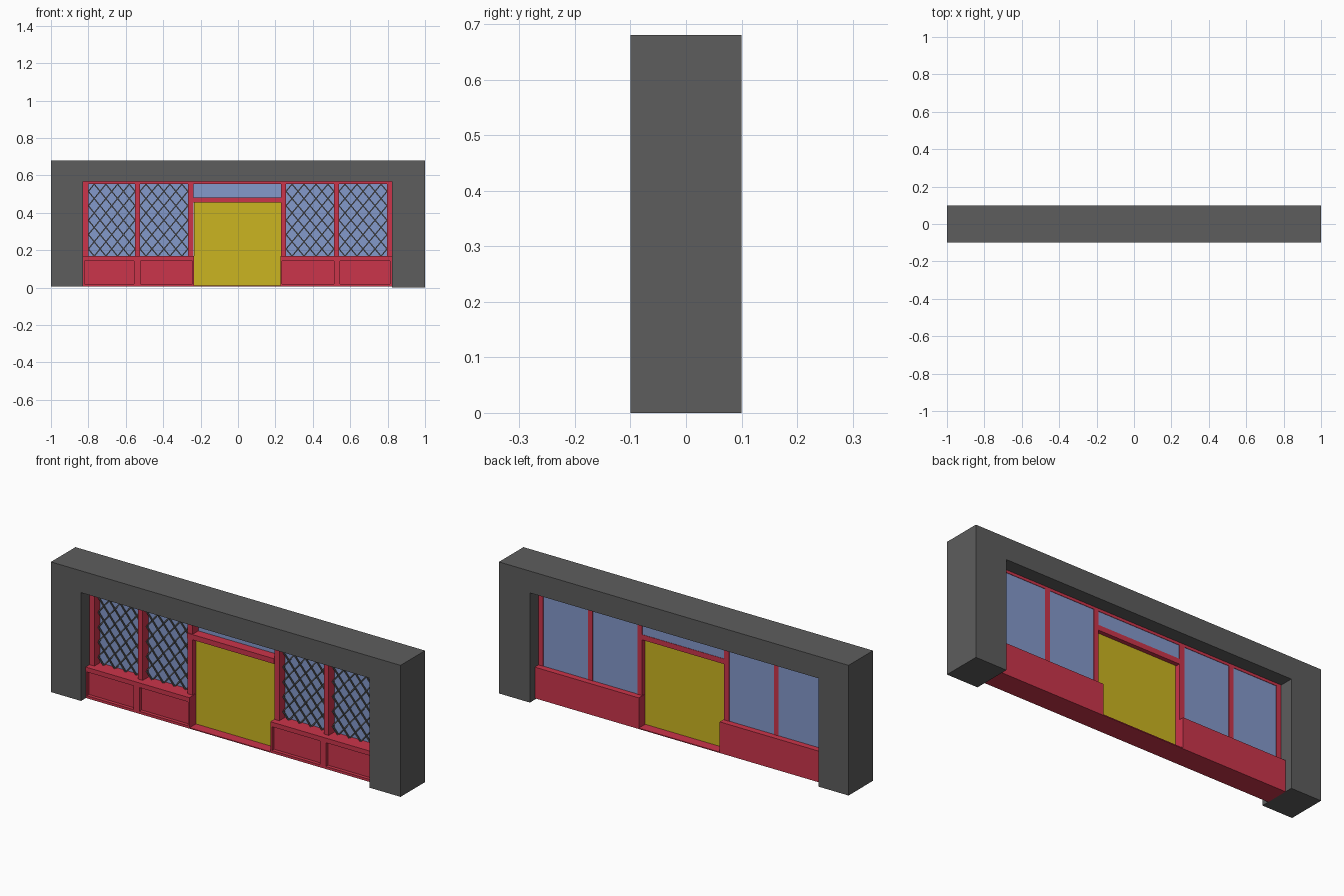
import bpy, bmesh, math
from mathutils import Matrix, Vector

if "Cube" in bpy.data.objects:
    bpy.data.objects.remove(bpy.data.objects["Cube"])


def mat(name, rgb):
    m = bpy.data.materials.new(name)
    m.diffuse_color = (*rgb, 1)
    m.use_nodes = True
    m.node_tree.nodes["Principled BSDF"].inputs["Base Color"].default_value = m.diffuse_color
    return m


RED = mat("red_paint", (0.60, 0.035, 0.07))
YELLOW = mat("yellow_paint", (0.60, 0.46, 0.015))
GLASS = mat("blue_glass", (0.23, 0.32, 0.60))
GREY = mat("dark_stone", (0.11, 0.11, 0.11))


def finish(name, bm, m):
    bmesh.ops.recalc_face_normals(bm, faces=bm.faces)
    me = bpy.data.meshes.new(name)
    bm.to_mesh(me)
    bm.free()
    ob = bpy.data.objects.new(name, me)
    bpy.context.collection.objects.link(ob)
    me.materials.append(m)
    return ob


def add_box(bm, x0, x1, y0, y1, z0, z1):
    size = Matrix.Diagonal((x1 - x0, y1 - y0, z1 - z0, 1))
    mid = Matrix.Translation(((x0 + x1) / 2, (y0 + y1) / 2, (z0 + z1) / 2))
    bmesh.ops.create_cube(bm, size=1, matrix=mid @ size)


def box(name, m, *dims):
    bm = bmesh.new()
    add_box(bm, *dims)
    return finish(name, bm, m)


# Stone surround: one portal profile extruded through its depth
bm = bmesh.new()
profile = [(-1, .007), (-1, .68), (1, .68), (1, 0), (.823, 0),
           (.823, .567), (-.828, .567), (-.828, .007)]
face = bm.faces.new([bm.verts.new((x, -.1, z)) for x, z in profile])
ext = bmesh.ops.extrude_face_region(bm, geom=[face])
bmesh.ops.translate(bm, vec=(0, .2, 0),
                    verts=[v for v in ext["geom"] if isinstance(v, bmesh.types.BMVert)])
finish("stone_surround", bm, GREY)

# Low panelled walls: core, sill, plinth and stiles leave the panels recessed
for side, x0, x1, stiles in (
        ("left", -.828, -.235, ((-.828, -.822), (-.555, -.522), (-.243, -.235))),
        ("right", .228, .823, ((.228, .236), (.512, .545), (.812, .823)))):
    box(side + "_wall_core", RED, x0, x1, -.042, .06, .007, .15)
    box(side + "_sill", RED, x0, x1, -.062, .06, .15, .168)
    box(side + "_plinth", RED, x0, x1, -.06, -.042, .007, .02)
    for i, (a, b) in enumerate(stiles):
        box(f"{side}_stile_{i}", RED, a, b, -.06, -.042, .02, .15)
    for i in range(2):
        box(f"{side}_panel_top_rail_{i}", RED, stiles[i][1], stiles[i + 1][0],
            -.06, -.042, .143, .15)

# Threshold, door, door head and top rail
box("threshold", RED, -.235, .228, -.06, .06, .007, .012)
box("door", YELLOW, -.235, .23, -.008, .008, .012, .456)
box("door_head", RED, -.268, .23, -.034, .03, .456, .483)
box("top_rail", RED, -.828, .823, -.03, .03, .553, .567)

# Window posts; the two beside the door run to the floor
posts = [(-.828, -.80), (-.55, -.524), (-.268, -.238),
         (.23, .257), (.513, .54), (.797, .823)]
for i, (a, b) in enumerate(posts):
    box(f"post_{i}", RED, a, b, -.03, .03, .012 if i in (2, 3) else .168, .553)


def lattice(name, x0, x1, z0, z1, y, across=4, up=5, w=.006):
    """Diagonal bars in both directions, clipped to the window opening."""
    bm = bmesh.new()
    dx, dz = (x1 - x0) / across, (z1 - z0) / up
    for sign in (1, -1):
        for k in range(-up, across):
            ts = (max(0, k + .5), min(across, k + .5 + up))
            pts = []
            for t in ts:
                x = x0 + t * dx if sign > 0 else x1 - t * dx
                pts.append(Vector((x, y + sign * w / 2, z0 + (t - k - .5) * dz)))
            d = pts[1] - pts[0]
            turn = Matrix.Rotation(math.atan2(d.x, d.z), 4, 'Y')
            bmesh.ops.create_cube(bm, size=1, matrix=Matrix.Translation((pts[0] + pts[1]) / 2)
                                  @ turn @ Matrix.Diagonal((w, w, d.length, 1)))
    return finish(name, bm, GREY)


# Glazing, with a lattice on the front of the four tall windows
for i in (0, 1, 3, 4):
    a, b = posts[i][1], posts[i + 1][0]
    box(f"window_glass_{i}", GLASS, a, b, .016, .028, .168, .553)
    lattice(f"window_lattice_{i}", a, b, .168, .553, .004)
box("transom_glass", GLASS, -.238, .23, .016, .028, .483, .553)
